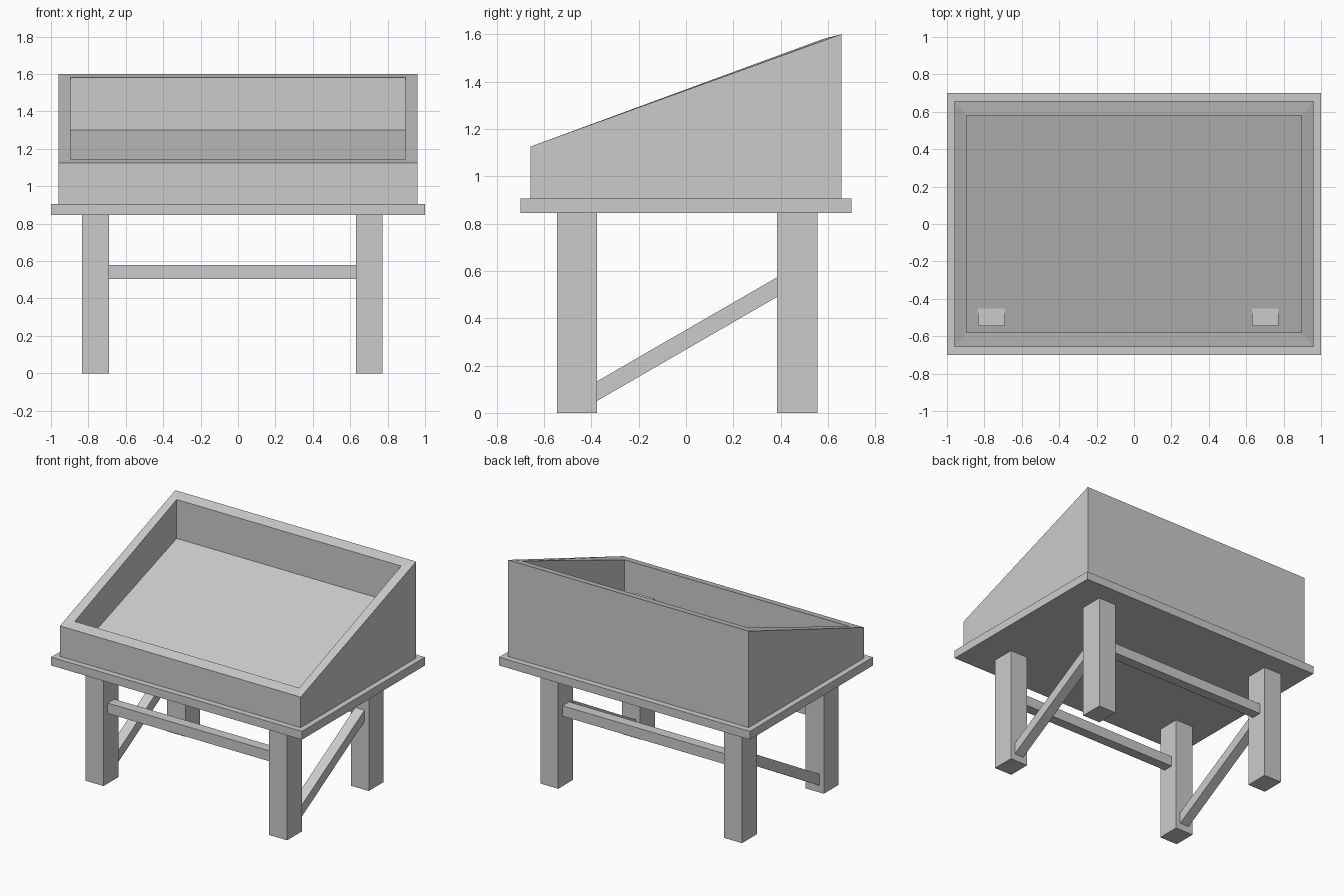
import bpy, bmesh
from mathutils import Matrix, Vector

if "Cube" in bpy.data.objects:
    bpy.data.objects.remove(bpy.data.objects["Cube"])

grey = bpy.data.materials.new("plain_grey")
grey.use_nodes = True
grey.diffuse_color = (0.6, 0.6, 0.6, 1)
grey.node_tree.nodes["Principled BSDF"].inputs["Base Color"].default_value = (0.6, 0.6, 0.6, 1)


def finish(name, bm):
    bmesh.ops.recalc_face_normals(bm, faces=bm.faces)
    mesh = bpy.data.meshes.new(name)
    bm.to_mesh(mesh)
    bm.free()
    mesh.materials.append(grey)
    obj = bpy.data.objects.new(name, mesh)
    bpy.context.collection.objects.link(obj)
    return obj


def box(name, x, y, z, rise=0.0):
    """Box between limits; rise lifts its back end to make a sloping brace."""
    bm = bmesh.new()
    bmesh.ops.create_cube(bm, size=1)
    lo, hi = Vector((x[0], y[0], z[0])), Vector((x[1], y[1], z[1]))
    size = hi - lo
    for v in bm.verts:
        back = v.co.y > 0
        v.co = (lo + hi) / 2 + Vector(a * b for a, b in zip(v.co, size))
        v.co.z += rise * back
    return finish(name, bm)


def ring(bm, x, y, z_front, z_back):
    return [bm.verts.new(p) for p in ((-x, -y, z_front), (x, -y, z_front),
                                      (x, y, z_back), (-x, y, z_back))]


# Sloping open tray: outer walls, rim, inner walls and sloped floor
bm = bmesh.new()
loops = [ring(bm, 0.96, 0.657, 0.905, 0.905),
         ring(bm, 0.96, 0.657, 1.125, 1.6),
         ring(bm, 0.895, 0.58, 1.145, 1.58),
         ring(bm, 0.895, 0.58, 0.907, 1.3)]
for a, b in zip(loops, loops[1:]):
    for i in range(4):
        j = (i + 1) % 4
        bm.faces.new((a[i], a[j], b[j], b[i]))
bm.faces.new(loops[0])
bm.faces.new(loops[-1])
finish("tray", bm)

# Table board under the tray
box("table_board", (-1, 1), (-0.7, 0.7), (0.845, 0.905))

# Legs; the front pair pokes slightly through the tray floor
leg_x = {"right": (-0.835, -0.69), "left": (0.63, 0.773)}
leg_y = {"front": (-0.545, -0.377), "back": (0.385, 0.555)}
for side, x in leg_x.items():
    for end, y in leg_y.items():
        box(f"{end}_{side}_leg", x, y, (0, 0.95))

# Level rails between left and right legs
for end, y in leg_y.items():
    mid = sum(y) / 2
    box(f"{end}_rail", (-0.69, 0.63), (mid - 0.037, mid + 0.037), (0.505, 0.58))

# Slanted side braces, low at the front and high at the back
for side, x in leg_x.items():
    mid = sum(x) / 2
    box(f"{side}_brace", (mid - 0.037, mid + 0.037), (-0.377, 0.385), (0.05, 0.133), 0.44)
